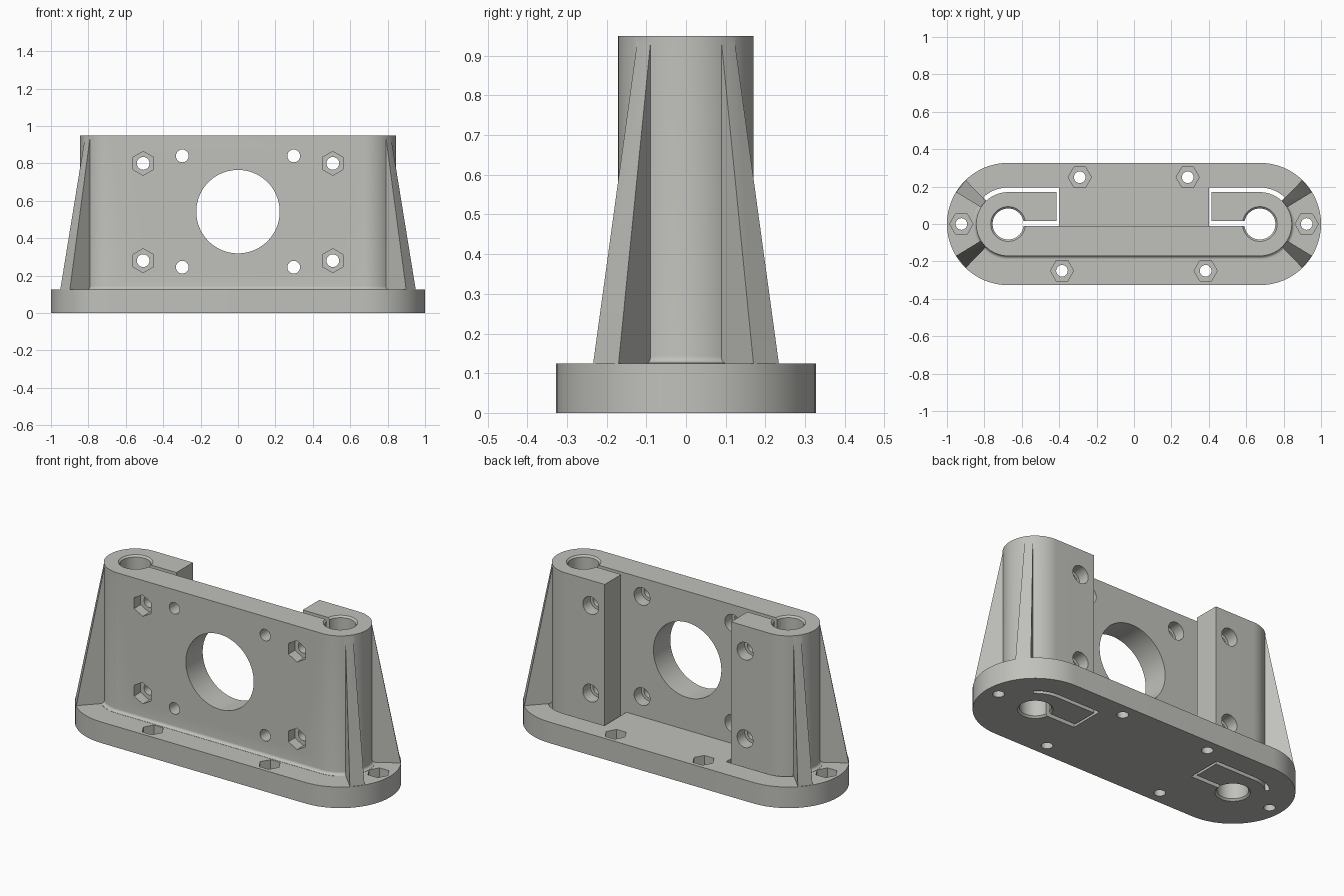
import bpy, bmesh, math
from math import sin, cos, pi, radians

if "Cube" in bpy.data.objects:
    bpy.data.objects.remove(bpy.data.objects["Cube"])

CX, BASE_R, COL_R = 0.673, 0.327, 0.171   # boss centres, base and column radii
BASE_H, TOP = 0.125, 0.95

grey = bpy.data.materials.new("light warm grey")
grey.diffuse_color = (0.53, 0.53, 0.50, 1)
grey.use_nodes = True
grey.node_tree.nodes["Principled BSDF"].inputs["Base Color"].default_value = grey.diffuse_color


def loft(name, rings):
    """Closed solid through rings that all have the same number of points."""
    bm = bmesh.new()
    vs = [[bm.verts.new(p) for p in ring] for ring in rings]
    n = len(rings[0])
    for a, b in zip(vs, vs[1:]):
        for i in range(n):
            j = (i + 1) % n
            bm.faces.new((a[i], a[j], b[j], b[i]))
    bm.faces.new(vs[0][::-1])
    bm.faces.new(vs[-1])
    bmesh.ops.recalc_face_normals(bm, faces=bm.faces)
    me = bpy.data.meshes.new(name)
    bm.to_mesh(me)
    bm.free()
    me.materials.append(grey)
    ob = bpy.data.objects.new(name, me)
    bpy.context.collection.objects.link(ob)
    return ob


def stadium(r, z, n=32):
    pts = []
    for side, start in ((1, -pi / 2), (-1, pi / 2)):
        for i in range(n + 1):
            a = start + pi * i / n
            pts.append((side * CX + r * cos(a), r * sin(a), z))
    return pts


def lathe(name, axis, centre, steps, n=48, turn=0.0):
    """Round or hexagonal cutter from (position along axis, radius) steps."""
    rings = []
    for t, r in steps:
        ring = []
        for i in range(n):
            a = turn + 2 * pi * i / n
            u, v = centre[0] + r * cos(a), centre[1] + r * sin(a)
            ring.append((u, v, t) if axis == "Z" else (u, t, v))
        rings.append(ring)
    return loft(name, rings)


def prism(name, outline, z0, z1):
    return loft(name, [[(x, y, z) for x, y in outline] for z in (z0, z1)])


def combine(target, other, operation):
    mod = target.modifiers.new("combine", "BOOLEAN")
    mod.operation, mod.solver, mod.object = operation, "EXACT", other
    bpy.context.view_layer.objects.active = target
    bpy.ops.object.modifier_apply(modifier=mod.name)
    bpy.data.objects.remove(other, do_unlink=True)


# column with a small fillet at its foot
F = 0.017
rings = [stadium(COL_R + F, 0.08), stadium(COL_R + F, BASE_H + 0.001)]
for k in range(1, 7):
    a = pi / 2 * k / 6
    rings.append(stadium(COL_R + F * (1 - sin(a)), BASE_H + 0.001 + F * (1 - cos(a))))
rings.append(stadium(COL_R, TOP))
column = loft("column", rings)

# open back between the two clamps
combine(column, prism("back_opening", [(-0.405, -0.013), (0.405, -0.013),
                                       (0.405, 0.4), (-0.405, 0.4)], 0.05, 1.2), "DIFFERENCE")

# base plate
bracket = loft("bracket", [stadium(BASE_R, 0), stadium(BASE_R, BASE_H)])
combine(bracket, column, "UNION")

# four tapering wedge ribs on the round ends
for sx in (-1, 1):
    for sy in (-1, 1):
        def ring(r_out, z):
            return [(sx * (CX + r * cos(radians(d))), sy * r * sin(radians(d)), z)
                    for r, d in ((0.13, 31.5), (r_out, 31.5), (r_out, 46), (0.13, 46))]
        combine(bracket, loft("rib", [ring(0.325, 0.1), ring(0.325, BASE_H + 0.001),
                                      ring(0.169, 0.945)]), "UNION")

for s in (-1, 1):
    # bore with chamfered mouths
    combine(bracket, lathe("bore", "Z", (s * CX, 0), [
        (-0.01, 0.103), (0.01, 0.083), (TOP - 0.01, 0.083), (TOP + 0.01, 0.103)], 64), "DIFFERENCE")

    # slot that frees the clamp block from the plate and base
    arc = [radians(90 - 43 * i / 12) for i in range(13)]
    line = [(0.62, -0.012), (0.40, -0.012), (0.40, 0.195)]
    line += [(CX + 0.195 * cos(a), 0.195 * sin(a)) for a in arc]
    line += [(CX + 0.1703 * cos(a), 0.1703 * sin(a)) for a in reversed(arc)]
    line += [(0.415, 0.1703), (0.415, 0.015), (0.62, 0.015)]
    combine(bracket, prism("clamp_slot", [(s * x, y) for x, y in line], -0.1, 1.1), "DIFFERENCE")

    # clamp screws: hex pocket in front, counterbore behind
    for z in (0.28, 0.80):
        c = (s * 0.507, z)
        combine(bracket, lathe("screw_hole", "Y", c, [
            (-0.4, 0.034), (0.1, 0.034), (0.1, 0.052), (0.4, 0.052)]), "DIFFERENCE")
        combine(bracket, lathe("nut_pocket", "Y", c, [(-0.4, 0.064), (-0.11, 0.064)],
                               6, pi / 6), "DIFFERENCE")

    # mounting holes around the central opening, counterbored behind
    for z in (0.245, 0.84):
        combine(bracket, lathe("mount_hole", "Y", (s * 0.298, z), [
            (-0.4, 0.034), (-0.08, 0.034), (-0.08, 0.052), (0.1, 0.052)]), "DIFFERENCE")

# large central opening
combine(bracket, lathe("centre_opening", "Y", (0, 0.542), [(-0.4, 0.223), (0.3, 0.223)], 80),
        "DIFFERENCE")

# base screw holes with hexagonal nut pockets
for c in ((-0.923, 0), (0.923, 0), (-0.29, 0.25), (0.287, 0.25), (-0.385, -0.25), (0.383, -0.25)):
    combine(bracket, lathe("base_hole", "Z", c, [(-0.1, 0.031), (0.3, 0.031)], 32), "DIFFERENCE")
    combine(bracket, lathe("base_nut_pocket", "Z", c, [(0.07, 0.062), (0.2, 0.062)], 6), "DIFFERENCE")

# smooth round walls, sharp edges
bpy.ops.object.select_all(action="DESELECT")
bracket.select_set(True)
bpy.context.view_layer.objects.active = bracket
bpy.ops.object.shade_smooth_by_angle(angle=radians(25))
